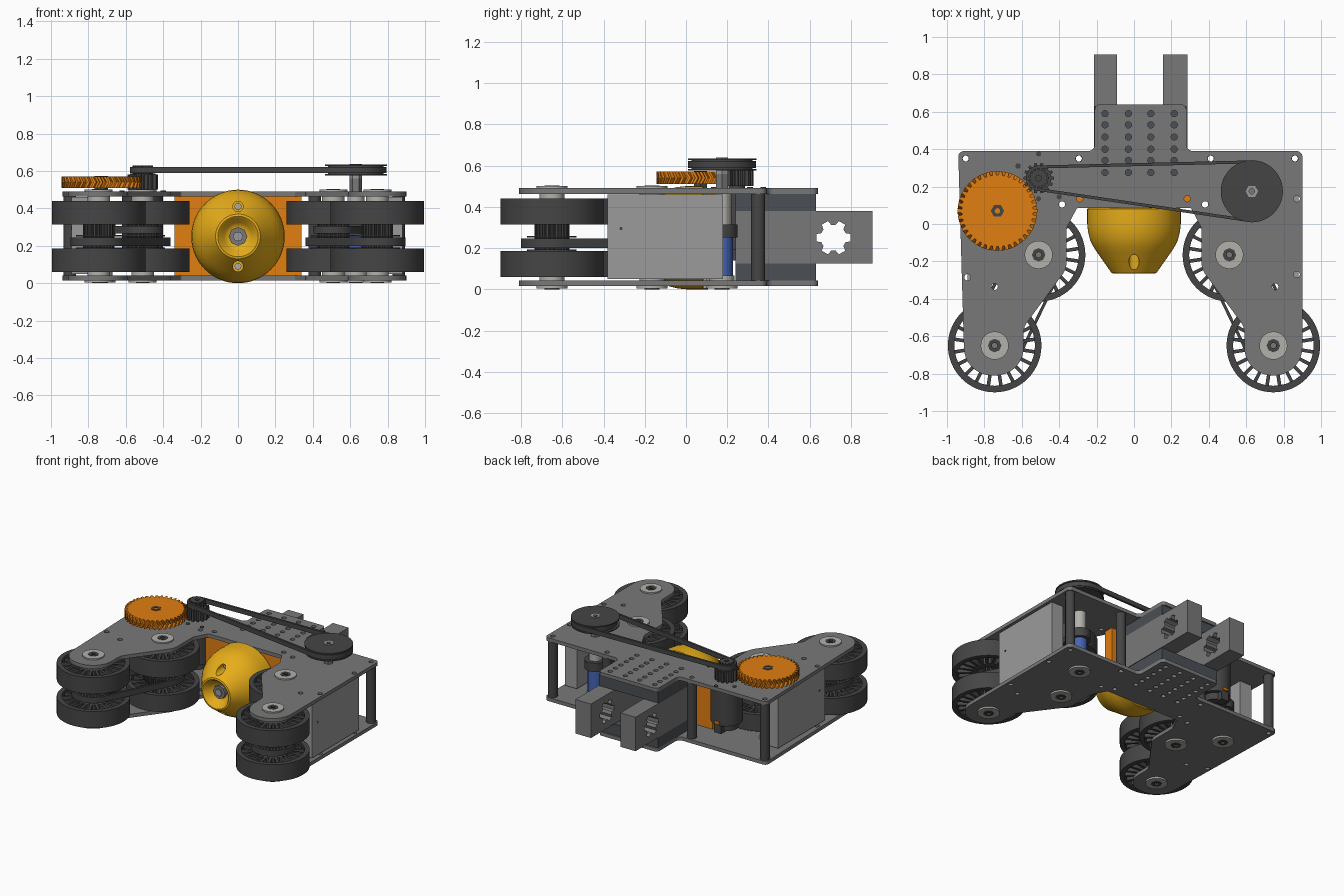
import bpy, bmesh
from math import sin, cos, pi, acos, atan2, tan, hypot
from mathutils import Vector, Matrix

if "Cube" in bpy.data.objects:
    bpy.data.objects.remove(bpy.data.objects["Cube"])


def mat(name, rgb):
    m = bpy.data.materials.new(name)
    m.diffuse_color = (*rgb, 1)
    m.use_nodes = True
    m.node_tree.nodes["Principled BSDF"].inputs["Base Color"].default_value = m.diffuse_color
    return m


PLATE = mat("plate_grey", (.19, .19, .19))
DARK = mat("dark_rubber", (.06, .06, .06))
SLATE = mat("slate", (.07, .08, .09))
LIGHT = mat("light_grey", (.33, .33, .33))
METAL = mat("metal", (.45, .44, .41))
ORANGE = mat("orange", (.75, .21, .005))
YELLOW = mat("yellow", (.8, .42, .01))
BLUE = mat("blue", (.06, .13, .45))


def finish(o, m, angle=.6):
    o.data.materials.clear()
    o.data.materials.append(m)
    bpy.ops.object.select_all(action='DESELECT')
    o.select_set(True)
    bpy.context.view_layer.objects.active = o
    bpy.ops.object.shade_smooth_by_angle(angle=angle)
    return o


def arc(cx, cy, r, a0=0, a1=2 * pi, n=32, closed=False):
    k = n if closed else n - 1
    return [(cx + r * cos(a0 + (a1 - a0) * i / k), cy + r * sin(a0 + (a1 - a0) * i / k)) for i in range(n)]


def circle(cx, cy, r, n=32):
    return arc(cx, cy, r, n=n, closed=True)


def toothed(cx, cy, r, depth, n, gap=.5):
    # square-ish teeth around a circle
    pts = []
    for i in range(n):
        for f, rr in ((-.34, r - depth), (-.2, r), (.2, r), (.34, r - depth)):
            a = 2 * pi * (i + f) / n
            pts.append((cx + rr * cos(a), cy + rr * sin(a)))
    return pts


def rounded(corners):
    # polygon with a fillet radius per corner
    out = []
    for i, (x, y, r) in enumerate(corners):
        p = Vector((x, y))
        u = (Vector(corners[i - 1][:2]) - p).normalized()
        v = (Vector(corners[(i + 1) % len(corners)][:2]) - p).normalized()
        half = u.angle(v) / 2
        c = p + (u + v).normalized() * (r / sin(half))
        s, e = p + u * (r / tan(half)) - c, p + v * (r / tan(half)) - c
        a0, da = atan2(s.y, s.x), atan2(s.x * e.y - s.y * e.x, s.dot(e))
        out += arc(c.x, c.y, r, a0, a0 + da, 10)
    return out


def extrude(name, loops, lo, hi, m, axis='Z', twist=0):
    # filled profile with holes, extruded between lo and hi
    cu = bpy.data.curves.new(name, 'CURVE')
    cu.dimensions, cu.fill_mode, cu.extrude = '2D', 'BOTH', (hi - lo) / 2
    for loop in loops:
        sp = cu.splines.new('POLY')
        sp.points.add(len(loop) - 1)
        for p, (x, y) in zip(sp.points, loop):
            p.co = (x, y, 0, 1)
        sp.use_cyclic_u = True
    o = bpy.data.objects.new(name, cu)
    bpy.context.collection.objects.link(o)
    bpy.ops.object.select_all(action='DESELECT')
    o.select_set(True)
    bpy.context.view_layer.objects.active = o
    bpy.ops.object.convert(target='MESH')
    o = bpy.context.object
    bm = bmesh.new()
    bm.from_mesh(o.data)
    bmesh.ops.remove_doubles(bm, verts=bm.verts, dist=1e-5)
    bmesh.ops.recalc_face_normals(bm, faces=bm.faces)
    for v in bm.verts:
        if twist:
            v.co = Matrix.Rotation(twist * (v.co.z > 0), 3, 'Z') @ v.co
        v.co.z += (lo + hi) / 2
        if axis == 'X':
            v.co = (v.co.z, v.co.x, v.co.y)
    bm.to_mesh(o.data)
    bm.free()
    return finish(o, m)


def cyl(name, x, y, r, lo, hi, m, n=32):
    return extrude(name, [circle(x, y, r, n)], lo, hi, m)


def box(name, x0, x1, y0, y1, z0, z1, m):
    return extrude(name, [[(x0, y0), (x1, y0), (x1, y1), (x0, y1)]], z0, z1, m)


def belt(name, c1, r1, c2, r2, lo, hi, t=.016):
    dx, dy = c2[0] - c1[0], c2[1] - c1[1]
    phi, a = atan2(dy, dx), acos((r1 - r2) / hypot(dx, dy))
    loops = [arc(*c1, r1 - k, phi + a, phi + 2 * pi - a) + arc(*c2, r2 - k, phi - a, phi + a) for k in (0, t)]
    return extrude(name, loops, lo, hi, DARK)


# Twin chassis plates with drilled holes
FRONT, REAR = (.745, -.65), (.51, -.165)
DRIVE = {1: (.63, .175), -1: (-.73, .07)}
outline = rounded([
    (-.94, .39, .03), (-.21, .39, .035), (-.21, .64, .03), (.28, .64, .03), (.28, .39, .035), (.9, .39, .03),
    (.9, -.81, .15), (.59, -.81, .15), (.59, -.55, .1), (.36, -.24, .12), (.36, -.02, .05), (.305, .085, .01),
    (-.305, .085, .01), (-.36, -.02, .05), (-.36, -.24, .12), (-.59, -.55, .1), (-.59, -.81, .15), (-.905, -.81, .15)])
spots = [(x, y) for x in (-.155, -.03, .09, .215) for y in (.275, .34, .4, .465, .53, .59)]
spots += [(-.9, .35), (.86, .35), (-.295, .35), (.41, .35), (.38, .105), (.285, .135), (-.29, .135), (-.385, .105),
          (.87, .135), (.87, -.27), (.755, -.335), (-.745, -.335), (-.89, -.285)]
holes = [circle(x, y, .017, 14) for x, y in spots]
for name, z in (("bottom_plate", .015), ("top_plate", .463)):
    extrude(name, [outline] + holes, z, z + .027, PLATE)

# Standoff posts
for x in (-.9, -.295, .41, .86):
    extrude("standoff_post", [circle(x, .35, .034, 24), circle(x, .35, .016, 14)], .042, .463, DARK)

# Spoked wheels, two per axle, with bearings, pulleys and belts
def windows(x, y, n=20):
    out = []
    for i in range(n):
        a, h = 2 * pi * i / n, pi / n
        out.append(arc(x, y, .215, a - h * .72, a + h * .72, 4) + arc(x, y, .115, a + h * .5, a - h * .5, 3))
    return out


for s in (1, -1):
    axles = [(s * FRONT[0], FRONT[1]), (s * REAR[0], REAR[1])]
    for x, y in axles:
        for z in (.06, .315):
            extrude("wheel_tyre", [circle(x, y, .25, 64), circle(x, y, .215, 64)], z, z + .125, DARK)
            extrude("wheel_spokes", [circle(x, y, .218, 64), circle(x, y, .03)] + windows(x, y), z + .012, z + .113, DARK)
        extrude("axle_pulley", [toothed(x, y, .085, .012, 24)], .18, .32, DARK)
        cyl("pulley_flange", x, y, .12, .25, .258, DARK)
        cyl("pulley_flange", x, y, .12, .185, .192, DARK)
    belt("wheel_belt", axles[0], .15, axles[1], .15, .2, .245)
    for x, y in axles:
        extrude("belt_sprocket", [toothed(x, y, .134, .015, 36)], .2, .245, DARK)
    belt("drive_belt", DRIVE[s], .075, axles[1], .11, .265, .305)
    for x, y in axles + [DRIVE[s]]:
        for z0, z1, zi in ((0.003, .015, .042), (.49, .5, .438)):
            if (x, y) == DRIVE[s] and z0 > .1:
                continue
            extrude("bearing_flange", [circle(x, y, .075), circle(x, y, .02, 6)], z0, z1, METAL)
            extrude("bearing_inner", [circle(x, y, .06), circle(x, y, .02, 6)], zi, zi + .025, METAL)
            extrude("axle_nut", [circle(x, y, .036, 8), circle(x, y, .015, 12)], z0 - .003, z1 + .003, DARK)
        top = .5 if (x, y) != DRIVE[s] else .46
        extrude("axle", [circle(x, y, .035, 6), circle(x, y, .015, 12)], .003, top, DARK)
    # Drive shaft with blue sleeve
    x, y = DRIVE[s]
    cyl("shaft_sleeve", x, y, .052, .05, .25, BLUE)
    cyl("shaft_collar", x, y, .075, .25, .265, DARK)
    cyl("shaft_collar", x, y, .075, .305, .315, DARK)
    cyl("shaft_upper", x, y, .045, .315, .463, METAL)
    # Side box
    xo = .88 if s > 0 else -.89
    ends = sorted((xo, xo - s * .1))
    box("side_box", *ends, -.38, .18, .05, .46, LIGHT)
    cyl_y = circle(-.315, .295, .008, 10)
    extrude("box_port", [cyl_y], *sorted((xo, xo + s * .002)), DARK, axis='X')

# Orange drive gear, two opposite helical halves
x, y = DRIVE[-1]
for k, (lo, hi, tw) in enumerate(((.51, .54, .08), (.54, .57, -.08))):
    g = extrude("drive_gear_half", [toothed(0, 0, .213, .022, 38)], lo, hi, ORANGE, twist=tw)
    g.location = (x, y, 0)
    g.rotation_euler.z = .08 * k
extrude("gear_nut", [circle(x, y, .036, 6), circle(x, y, .015, 12)], .45, .574, DARK)

# Motor, pinion and long top belt
mx, my = -.51, .245
cyl("motor_body", mx, my, .11, .19, .463, DARK, 40)
cyl("motor_cap", mx, my, .08, .14, .19, DARK)
box("motor_plug", mx - .03, mx + .03, my + .04, my + .11, .13, .19, DARK)
box("motor_wire", mx - .02, mx + .02, my + .11, my + .12, .2, .22, ORANGE)
cyl("motor_shaft", mx, my, .04, .463, .51, DARK)
extrude("pinion_gear", [toothed(mx, my, .082, .02, 14), circle(mx, my, .015, 12)], .5, .58, DARK)
extrude("small_pulley", [toothed(mx, my, .055, .01, 14), circle(mx, my, .015, 12)], .58, .63, DARK)
cyl("small_pulley_rim", mx, my, .068, .58, .586, DARK)
for dx, dy in ((0, .13), (0, -.11), (-.11, .065), (.11, -.1)):
    cyl("motor_screw", mx + dx, my + dy, .014, .48, .495, DARK, 12)
px, py = DRIVE[1]
belt("top_belt", (mx, my), .068, (px, py), .165, .588, .622)
extrude("large_pulley", [circle(px, py, .148, 48), circle(px, py, .015, 12)], .58, .63, DARK)
for z in (.575, .626):
    extrude("large_pulley_rim", [circle(px, py, .166, 48), circle(px, py, .015, 12)], z, z + .009, DARK)
extrude("large_pulley_nut", [circle(px, py, .034, 6), circle(px, py, .015, 12)], .56, .638, LIGHT)
cyl("large_pulley_shaft", px, py, .033, .45, .576, PLATE, 6)

# Fork rails with lobed holes, and slate spacers above and below
lobes = toothed(.715, .25, .085, .022, 6)
for x0, x1 in ((-.215, -.09), (.155, .285)):
    extrude("fork_rail", [[(.24, .125), (.905, .125), (.905, .38), (.24, .38)], lobes], x0, x1, PLATE, axis='X')
for z0, z1 in ((.042, .125), (.38, .463)):
    box("rail_spacer", -.21, .28, .24, .63, z0, z1, SLATE)

# Orange mounting wall behind the weapon
box("mounting_wall", -.34, .34, .1, .17, .042, .463, ORANGE)

# Yellow spinning weapon: revolved around the y axis
profile = [(0, .085), (.245, .085), (.25, .08), (.25, 0), (.246, -.04), (.235, -.085), (.218, -.12), (.195, -.155),
           (.12, -.262), (.108, -.265), (.1, -.26), (.075, -.215), (.05, -.2), (0, -.2)]
bm = bmesh.new()
vs = [bm.verts.new((r, y, .25)) for r, y in profile]
es = [bm.edges.new(p) for p in zip(vs, vs[1:])]
bmesh.ops.spin(bm, geom=vs + es, cent=(0, 0, .25), axis=(0, 1, 0), angle=2 * pi, steps=64)
bmesh.ops.remove_doubles(bm, verts=bm.verts, dist=1e-4)
bmesh.ops.recalc_face_normals(bm, faces=bm.faces)
me = bpy.data.meshes.new("spinner")
bm.to_mesh(me)
bm.free()
spinner = bpy.data.objects.new("spinner", me)
bpy.context.collection.objects.link(spinner)
me.materials.append(YELLOW)

# Screw pockets cut into the spinner, with screws and centre bolt
def cyl_y(name, z, r, y0, y1, m, n=24):
    o = cyl(name, 0, 0, r, y0, y1, m, n)
    o.data.transform(Matrix.Translation((0, 0, z)) @ Matrix.Rotation(-pi / 2, 4, 'X'))
    return o


for z in (.09, .41):
    cutter = cyl_y("pocket_cutter", z, .028, -.35, -.12, YELLOW)
    cutter.hide_render = True
    mod = spinner.modifiers.new("pocket", 'BOOLEAN')
    mod.operation, mod.object = 'DIFFERENCE', cutter
    bpy.context.view_layer.objects.active = spinner
    bpy.ops.object.modifier_apply(modifier=mod.name)
    bpy.data.objects.remove(cutter)
    cyl_y("spinner_screw", z, .018, -.145, -.115, METAL)
finish(spinner, YELLOW)
cyl_y("spinner_bolt", .25, .05, -.225, -.195, PLATE, 8)
cyl_y("spinner_bolt_core", .25, .028, -.235, -.22, LIGHT, 6)
